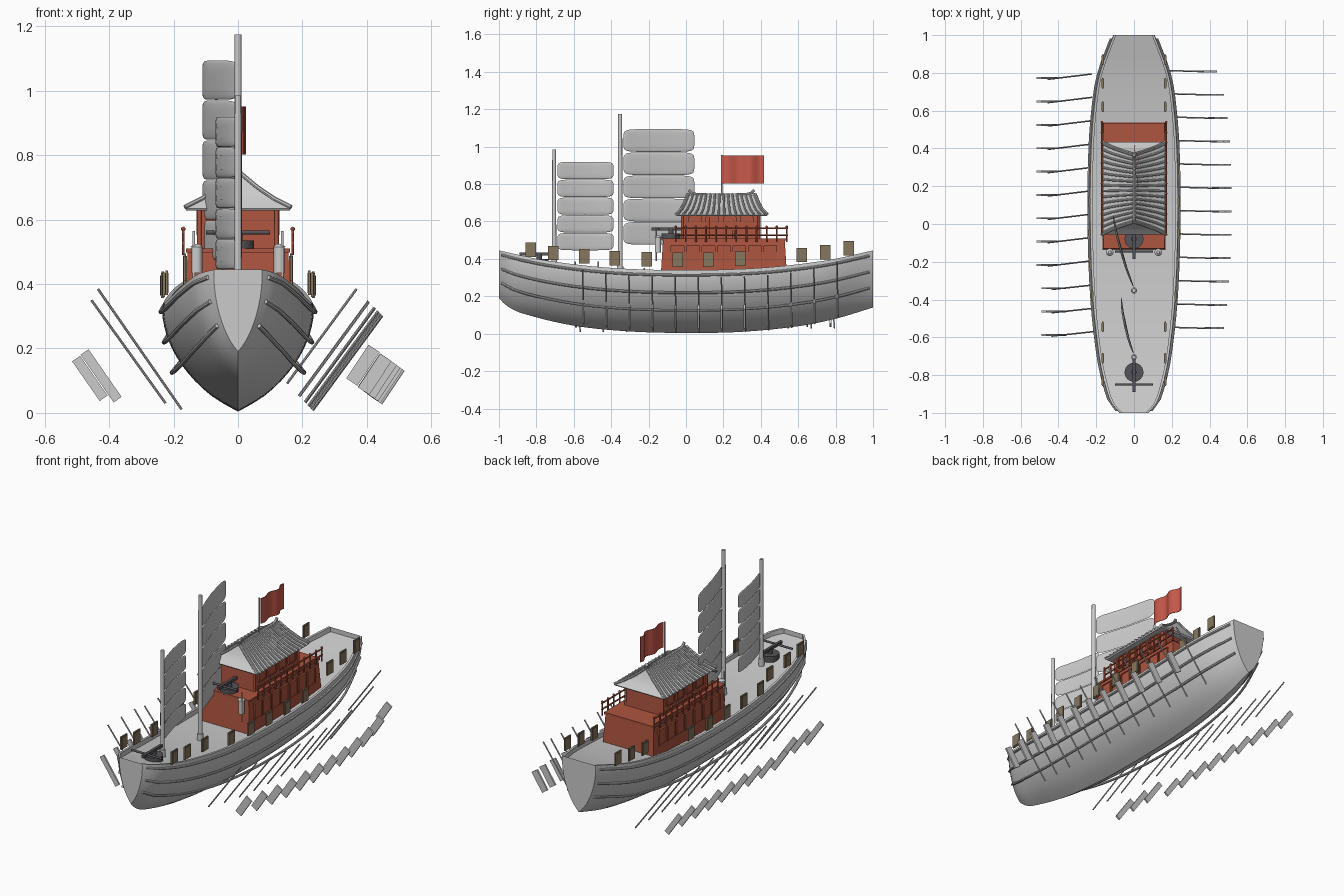
import bpy, bmesh, math
from mathutils import Vector, Matrix

if "Cube" in bpy.data.objects:
    bpy.data.objects.remove(bpy.data.objects["Cube"])


def mat(name, c):
    m = bpy.data.materials.new(name)
    m.diffuse_color = (*c, 1)
    m.use_nodes = True
    m.node_tree.nodes["Principled BSDF"].inputs["Base Color"].default_value = m.diffuse_color
    return m


RED = mat("red_wood", (0.42, 0.09, 0.05))
FLAG = mat("flag_red", (0.58, 0.1, 0.07))
TAN = mat("shield_tan", (0.24, 0.18, 0.11))
DARK = mat("dark_iron", (0.09, 0.09, 0.1))


def finish(name, bm, m=None, angle=0.6):
    bmesh.ops.recalc_face_normals(bm, faces=bm.faces)
    me = bpy.data.meshes.new(name)
    bm.to_mesh(me)
    bm.free()
    me.shade_smooth()
    me.set_sharp_from_angle(angle=angle)
    if m:
        me.materials.append(m)
    o = bpy.data.objects.new(name, me)
    bpy.context.collection.objects.link(o)
    return o


def add_box(bm, c, s, rot=None):
    M = Matrix.Translation(c) @ (rot or Matrix()) @ Matrix.Diagonal((*s, 1))
    bmesh.ops.create_cube(bm, size=1, matrix=M)


def add_rod(bm, a, b, r, r2=None, n=12):
    a, b = Vector(a), Vector(b)
    d = b - a
    M = Matrix.Translation((a + b) / 2) @ d.to_track_quat('Z', 'Y').to_matrix().to_4x4()
    bmesh.ops.create_cone(bm, cap_ends=True, segments=n, radius1=r,
                          radius2=r if r2 is None else r2, depth=d.length, matrix=M)


def loft(bm, rings, closed=True, caps=True):
    vs = [[bm.verts.new(p) for p in r] for r in rings]
    n = len(vs[0])
    for a, b in zip(vs, vs[1:]):
        for i in range(n if closed else n - 1):
            bm.faces.new((a[i], a[(i + 1) % n], b[(i + 1) % n], b[i]))
    if caps:
        bm.faces.new(vs[0])
        bm.faces.new(vs[-1])
    return vs


def add_tube(bm, pts, r, n=8):
    pts = [Vector(p) for p in pts]
    rings = []
    for i, p in enumerate(pts):
        t = pts[min(i + 1, len(pts) - 1)] - pts[max(i - 1, 0)]
        q = t.to_track_quat('Z', 'Y')
        rings.append([p + q @ Vector((r * math.cos(k * math.tau / n), r * math.sin(k * math.tau / n), 0))
                      for k in range(n)])
    loft(bm, rings)


def interp(tab, x):
    x = min(max(x, tab[0][0]), tab[-1][0])
    slope = lambda i: ((tab[min(i + 1, len(tab) - 1)][1] - tab[max(i - 1, 0)][1]) /
                       (tab[min(i + 1, len(tab) - 1)][0] - tab[max(i - 1, 0)][0]))
    for i in range(len(tab) - 1):
        (x0, y0), (x1, y1) = tab[i], tab[i + 1]
        if x <= x1:
            h = x1 - x0
            t = (x - x0) / h
            return ((2*t**3 - 3*t*t + 1) * y0 + (t**3 - 2*t*t + t) * h * slope(i)
                    + (3*t*t - 2*t**3) * y1 + (t**3 - t*t) * h * slope(i + 1))


# Hull lines: half width, keel and sheer along y, and the section shape
WIDTH = [(-1, .075), (-.95, .12), (-.85, .155), (-.7, .187), (-.4, .22), (0, .235), (.4, .23), (.65, .21), (.8, .183), (1, .11)]
KEEL = [(-1, .19), (-.96, .15), (-.88, .11), (-.6, .043), (-.3, .012), (0, .004), (.3, .01), (.6, .04), (.8, .08), (1, .14)]
SHEER = [(-1, .445), (-.75, .392), (-.4, .352), (0, .34), (.4, .352), (.75, .392), (1, .445)]
SECT = [(0, 0), (.12, .3), (.27, .55), (.47, .78), (.68, .93), (.9, 1), (1, .985)]


def hull_pt(y, f, out=0):
    k, s = interp(KEEL, y), interp(SHEER, y)
    return interp(WIDTH, y) * interp(SECT, f) + out, k + f * (s - k)


bm = bmesh.new()
rings = []
N = 48
for i in range(N + 1):
    y = math.copysign(1 - (1 - abs(i * 2 / N - 1)) ** 1.2, i * 2 / N - 1)
    half = [hull_pt(y, (j / 14)) for j in range(1, 15)]
    w, s = half[-1]
    half += [(w - .013, s), (w - .013, s - .028)]
    rings.append([(0, y, hull_pt(y, 0)[1])] + [(x, y, z) for x, z in half] + [(-x, y, z) for x, z in half[::-1]])
vs = loft(bm, rings, caps=False)
for r in (vs[0], vs[-1]):
    bm.faces.new(r[:15] + r[-14:])
finish("hull", bm)

# Wales along the sides
bm = bmesh.new()
for f, bulge in ((.92, 0), (.64, .012), (.36, .045)):
    for sx in (-1, 1):
        pts = []
        for i in range(33):
            y = -.985 + 1.965 * i / 32
            x, z = hull_pt(y, f, .004 + bulge * (1 - y * y))
            pts.append((sx * x, y, z))
        add_tube(bm, pts, .007)
finish("side_wales", bm)


# Two storey deck house
def add_house(bm, x, y0, y1, z0, z1, t):
    loft(bm, [[(-x+d, y0+d, z), (x-d, y0+d, z), (x-d, y1-d, z), (-x+d, y1-d, z)]
              for z, d in ((z0, 0), (z1 - .012, t), (z1 - .012, t - .006), (z1, t - .006))])


bm = bmesh.new()
add_house(bm, .168, -.135, .54, .31, .51, .012)
finish("lower_house", bm, RED)
bm = bmesh.new()
add_house(bm, .124, -.02, .395, .50, .64, .004)
for x in (-.12, .12):
    for y in (-.02, .12, .255, .39):
        add_rod(bm, (x, y, .5), (x, y, .64), .007)
finish("upper_house", bm, RED)
bm = bmesh.new()
for sx in (-1, 1):
    for ys, x, z, w, h in (((-.045, .037, .12, .203, .285, .368, .45), .16, .425, .068, .09),
                           ((.05, .14, .235, .325), .121, .59, .065, .07)):
        for y in ys:
            for e in (-1, 1):
                add_box(bm, (sx * x, y + e * w / 2, z), (.016, .006, h))
                add_box(bm, (sx * x, y, z + e * h / 2), (.016, w, .006))
            add_box(bm, (sx * x, y, z), (.008, w, h))
finish("window_frames", bm, RED)

# Railings on the lower house
bm = bmesh.new()
for sx in (-1, 1):
    x = .17 * sx
    for z in (.527, .563):
        add_rod(bm, (x, -.06, z), (x, .545, z), .0045, n=8)
    for i in range(12):
        y = -.055 + i * .054
        add_rod(bm, (x, y, .49), (x, y, .57), .0045, n=8)
        bmesh.ops.create_uvsphere(bm, u_segments=8, v_segments=6, radius=.007, matrix=Matrix.Translation((x, y, .571)))
finish("railings", bm, RED)

# Curved roof, tile ribs and ridge
ROOF = [(.165, .245, .635), (.115, .22, .66), (.06, .2, .697), (.006, .182, .742)]
YC = .19
bm = bmesh.new()
loft(bm, [[(-a, YC - b, z), (a, YC - b, z), (a, YC + b, z), (-a, YC + b, z)]
          for a, b, z in [(.16, .24, .628)] + ROOF])
finish("roof", bm)
bm = bmesh.new()
for sx in (-1, 1):
    for i in range(16):
        k = i / 7.5 - 1
        add_tube(bm, [(sx * a, YC + k * b * .96, z + .005) for a, b, z in ROOF], .006)
    for e in (-1, 1):
        add_tube(bm, [(sx * a, YC + e * b, z + .004) for a, b, z in ROOF], .007)
add_tube(bm, [(0, .015, .768), (0, .03, .752), (0, .06, .744), (0, .19, .741), (0, .32, .744), (0, .35, .752), (0, .365, .768)], .008)
finish("roof_ribs", bm)

# Flag and pole
bm = bmesh.new()
rings = []
for i in range(25):
    u = i / 24
    x = .012 + .013 * math.sin(u * 12) * (0.4 + .6 * u)
    rings.append([(x + d, .192 + .226 * u, z) for d, z in ((0, .802), (0, .952), (.003, .952), (.003, .802))])
loft(bm, rings)
finish("flag", bm, FLAG)
bm = bmesh.new()
add_rod(bm, (.006, .19, .72), (.006, .19, .955), .004)
finish("flag_pole", bm)


# Masts and battened sails
def superp(v, e):
    return math.copysign(abs(v) ** e, v)


def add_sail(bm, a, b, z0, z1, count, bulge):
    a, b = Vector(a), Vector(b)
    along, nrm = b - a, Vector((b.y - a.y, a.x - b.x)).normalized()
    h = (z1 - z0) / count
    for k in range(count):
        rings = []
        for j in range(1, 12):
            p = -math.pi / 2 + math.pi * j / 12
            ring = []
            for q in range(32):
                t = math.tau * q / 32
                u, v = superp(math.cos(t), .3), superp(math.sin(t), .3)
                rad = superp(math.cos(p), .6)
                off = .006 * math.sin(p) - bulge * (1 - (u * rad) ** 2)
                c = a + along * (.5 + .5 * u * rad) + nrm * off
                ring.append((c.x, c.y, z0 + h * (k + .5 + .49 * v * rad)))
            rings.append(ring)
        loft(bm, rings)


for name, y, z0, z1, end, s0, s1, n, r in (
        ("fore", -.705, .35, .985, (-.068, -.388), .445, .92, 5, .011),
        ("main", -.352, .31, 1.175, (-.11, .045), .475, 1.095, 5, .012)):
    bm = bmesh.new()
    add_rod(bm, (0, y, z0), (0, y, z1), r * 1.1, r * .9, 16)
    add_rod(bm, (0, y, z0), (0, y, z0 + .05), r * 1.4, n=16)
    finish(name + "_mast", bm)
    bm = bmesh.new()
    add_sail(bm, (-.002, y + .018), end, s0, s1, n, .012)
    finish(name + "_sail", bm, None, 1.0)

# Mounted crossbows on round bases
for name, y, z in (("fore_crossbow", -.785, .375), ("house_crossbow", -.08, .51)):
    bm = bmesh.new()
    add_rod(bm, (0, y, z - .01), (0, y, z + .025), .05, n=24)
    add_rod(bm, (0, y, z), (0, y, z + .05), .014)
    add_box(bm, (0, y - .01, z + .05), (.016, .19, .016))
    add_rod(bm, (-.1, y - .065, z + .05), (.1, y - .065, z + .05), .006)
    finish(name, bm, DARK)

# Hanging lanterns at the house front
bm = bmesh.new()
for x in (-.128, .128):
    add_rod(bm, (x, -.15, .435), (x, -.15, .515), .017)
    add_rod(bm, (x, -.15, .515), (x, -.15, .525), .02, .008)
    add_rod(bm, (x * 1.07, -.16, .39), (x * 1.07, -.16, .565), .004)
finish("front_lanterns", bm)

# Shields along both rails
bm = bmesh.new()
for y in (-.83, -.71, -.545, -.38, -.21, -.045, .12, .29, .62, .745, .87):
    x = .165 if abs(y) > .5 else interp(WIDTH, y)
    z = interp(SHEER, y) + .055 - .025 * max(0, abs(y) - .3)
    for sx in (-1, 1):
        add_box(bm, (sx * x, y, z), (.008, .056, .076))
        add_box(bm, (sx * x, y, z), (.012, .044, .062))
finish("shields", bm, TAN)

# Oars with separate blades, twelve a side
bm = bmesh.new()
bl = bmesh.new()
for i in range(12):
    y = .81 - i * .1236
    t = min(1, max(0, (interp(WIDTH, y) - .18) / .055))
    c = Vector((.26 + .08 * t, y, .238 - .083 * t))
    d = Vector((.108, -.003, .147))
    add_rod(bm, c - d, c + d, .004, n=8)
    rot = Matrix.Rotation(math.atan2(.55, .83), 4, 'Y')
    add_box(bl, c + Vector((.128 - .003 * t, -.002, -.09 + .025 * t)), (.042, .01, .125), rot)
    # port side
    y -= .03
    near = i > 8
    c = Vector((-.305, y, .198)) if near else Vector((-.34, y, .19))
    d = Vector((-.13, -.014, .187)) if near else Vector((-.115, -.014, .16))
    add_rod(bm, c - d, c + d, .004, n=8)
    rot = Matrix.Rotation(-math.atan2(.57, .82), 4, 'Y')
    add_box(bl, c + Vector((-.12, -.008, -.083)), (.03, .01, .18 if near else .15), rot)
finish("oar_shafts", bm)
finish("oar_blades", bl)
